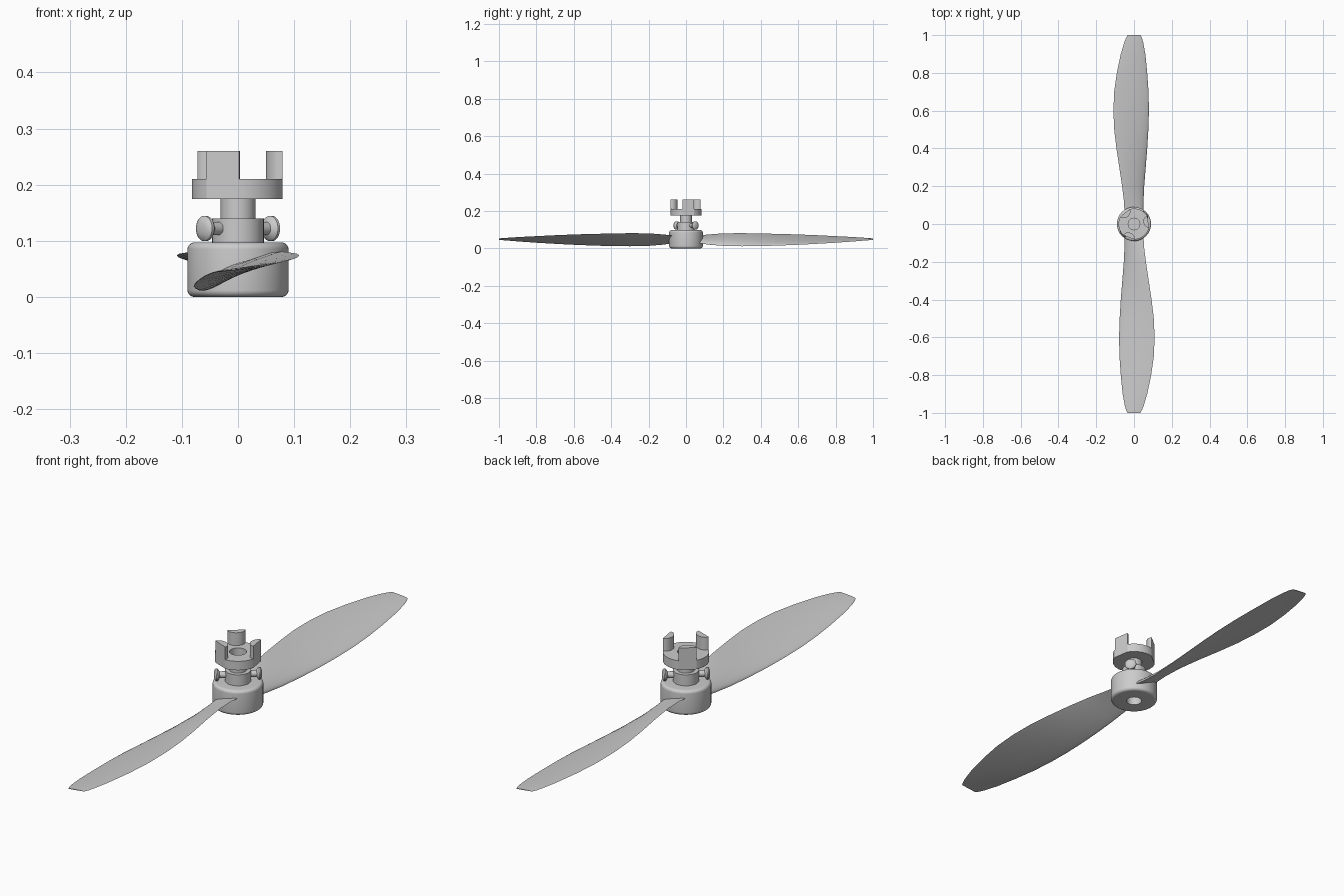
import bpy, bmesh
from math import sin, cos, pi, radians, sqrt
from mathutils import Matrix

if "Cube" in bpy.data.objects:
    bpy.data.objects.remove(bpy.data.objects["Cube"])


def finish(name, bm, angle=35):
    bmesh.ops.recalc_face_normals(bm, faces=bm.faces)
    me = bpy.data.meshes.new(name)
    bm.to_mesh(me)
    bm.free()
    ob = bpy.data.objects.new(name, me)
    bpy.context.collection.objects.link(ob)
    bpy.ops.object.select_all(action='DESELECT')
    ob.select_set(True)
    bpy.context.view_layer.objects.active = ob
    bpy.ops.object.shade_smooth_by_angle(angle=radians(angle))
    return ob


def lathe(name, profile, seg=64, matrix=Matrix()):
    bm = bmesh.new()
    vs = [bm.verts.new((r, 0, z)) for r, z in profile]
    es = [bm.edges.new(p) for p in zip(vs, vs[1:])]
    bmesh.ops.spin(bm, geom=vs + es, cent=(0, 0, 0), axis=(0, 0, 1),
                   angle=2 * pi, steps=seg)
    bmesh.ops.remove_doubles(bm, verts=bm.verts, dist=1e-5)
    bm.transform(matrix)
    return finish(name, bm)


def loft(bm, rings, closed=False):
    loops = [[bm.verts.new(p) for p in ring] for ring in rings]
    pairs = list(zip(loops, loops[1:])) + ([(loops[-1], loops[0])] if closed else [])
    n = len(loops[0])
    for a, b in pairs:
        for i in range(n):
            j = (i + 1) % n
            bm.faces.new((a[i], a[j], b[j], b[i]))
    if not closed:
        bm.faces.new(loops[0])
        bm.faces.new(loops[-1])


# Hub with rounded rims and a bore in its underside
fillet = [radians(a) for a in range(0, 91, 15)]
lower = [(0.078 + 0.012 * sin(a), 0.012 - 0.012 * cos(a)) for a in fillet]
upper = [(0.078 + 0.012 * cos(a), 0.085 + 0.012 * sin(a)) for a in fillet]
lathe("hub", [(0, 0.085), (0.029, 0.085), (0.029, 0)] + lower + upper + [(0, 0.097)])

# Collar and shaft
lathe("collar", [(0, 0.09), (0.046, 0.09), (0.046, 0.14), (0, 0.14)])
lathe("shaft", [(0, 0.13), (0.031, 0.13), (0.031, 0.178), (0, 0.178)])

# Two opposite clamp screws in the collar
screw = [(0, 0.03), (0.012, 0.03), (0.012, 0.066), (0.018, 0.069), (0.0225, 0.074),
         (0.0225, 0.079), (0.018, 0.083), (0.01, 0.0855), (0, 0.086)]
for i, ang in enumerate((40, 220)):
    m = (Matrix.Translation((0, 0, 0.122)) @ Matrix.Rotation(radians(ang), 4, 'Z')
         @ Matrix.Rotation(pi / 2, 4, 'Y'))
    lathe(f"clamp_screw_{i + 1}", screw, 32, m)

# Clutch ring: round rim with three flats
R, HALF, START = 0.082, radians(22.5), radians(9)


def rim(i):
    d = (i * 3.75 + 60) % 120 - 60
    return R * cos(HALF) / cos(radians(d)) if abs(d) <= 22.5 else R


def circle(radius, z):
    return [(radius(i) * cos(START + i * 2 * pi / 96),
             radius(i) * sin(START + i * 2 * pi / 96), z) for i in range(96)]


bm = bmesh.new()
bore = lambda i: 0.0305
loft(bm, [circle(rim, 0.175), circle(rim, 0.21), circle(bore, 0.21), circle(bore, 0.175)], True)
finish("clutch_ring", bm, 20)

# Three jaws: flat outside, rounded inside
for k in range(3):
    flat, half = R * cos(HALF), R * sin(HALF)
    outline = [(flat - 0.025 * sin(pi * i / 16), half * cos(pi * i / 16)) for i in range(17)]
    bm = bmesh.new()
    loft(bm, [[(x, y, z) for x, y in outline] for z in (0.205, 0.26)])
    bm.transform(Matrix.Rotation(START + k * 2 * pi / 3, 4, 'Z'))
    finish(f"clutch_jaw_{k + 1}", bm)

# Blade stations: y, trailing x, leading x, trailing z, leading z, thickness
stations = [
    (0.05, -0.050, 0.050, 0.066, 0.030, 0.030),
    (0.12, -0.053, 0.050, 0.074, 0.020, 0.028),
    (0.20, -0.063, 0.054, 0.080, 0.013, 0.025),
    (0.30, -0.078, 0.062, 0.081, 0.011, 0.022),
    (0.40, -0.093, 0.070, 0.079, 0.012, 0.019),
    (0.50, -0.105, 0.076, 0.077, 0.015, 0.017),
    (0.60, -0.109, 0.079, 0.074, 0.019, 0.015),
    (0.70, -0.105, 0.077, 0.070, 0.024, 0.013),
    (0.80, -0.091, 0.070, 0.065, 0.030, 0.011),
    (0.90, -0.070, 0.060, 0.060, 0.037, 0.009),
    (0.96, -0.052, 0.049, 0.056, 0.042, 0.007),
    (0.985, -0.042, 0.042, 0.054, 0.044, 0.006),
    (1.00, -0.033, 0.034, 0.053, 0.046, 0.004)]


def section(y, xt, xl, zt, zl, thick):
    # Airfoil: domed above, nearly flat below, blunt leading edge
    n = 14
    pts = []
    for i in range(2 * n):
        a = pi * i / n
        t = (1 - cos(a)) / 2                       # 0 = leading edge
        shape = 2.6 * sqrt(max(t, 0)) * (1 - t) ** 0.9 / 2
        h = shape * thick * (0.85 if i < n else -0.25)
        length = sqrt((xt - xl) ** 2 + (zt - zl) ** 2)
        nx, nz = (zt - zl) / length, (xl - xt) / length
        pts.append((xl + (xt - xl) * t + nx * h, y, zl + (zt - zl) * t + nz * h))
    return pts


for k, name in enumerate(("rear_blade", "front_blade")):
    bm = bmesh.new()
    loft(bm, [section(*s) for s in stations])
    bm.transform(Matrix.Rotation(pi * k, 4, 'Z'))
    finish(name, bm, 50)
